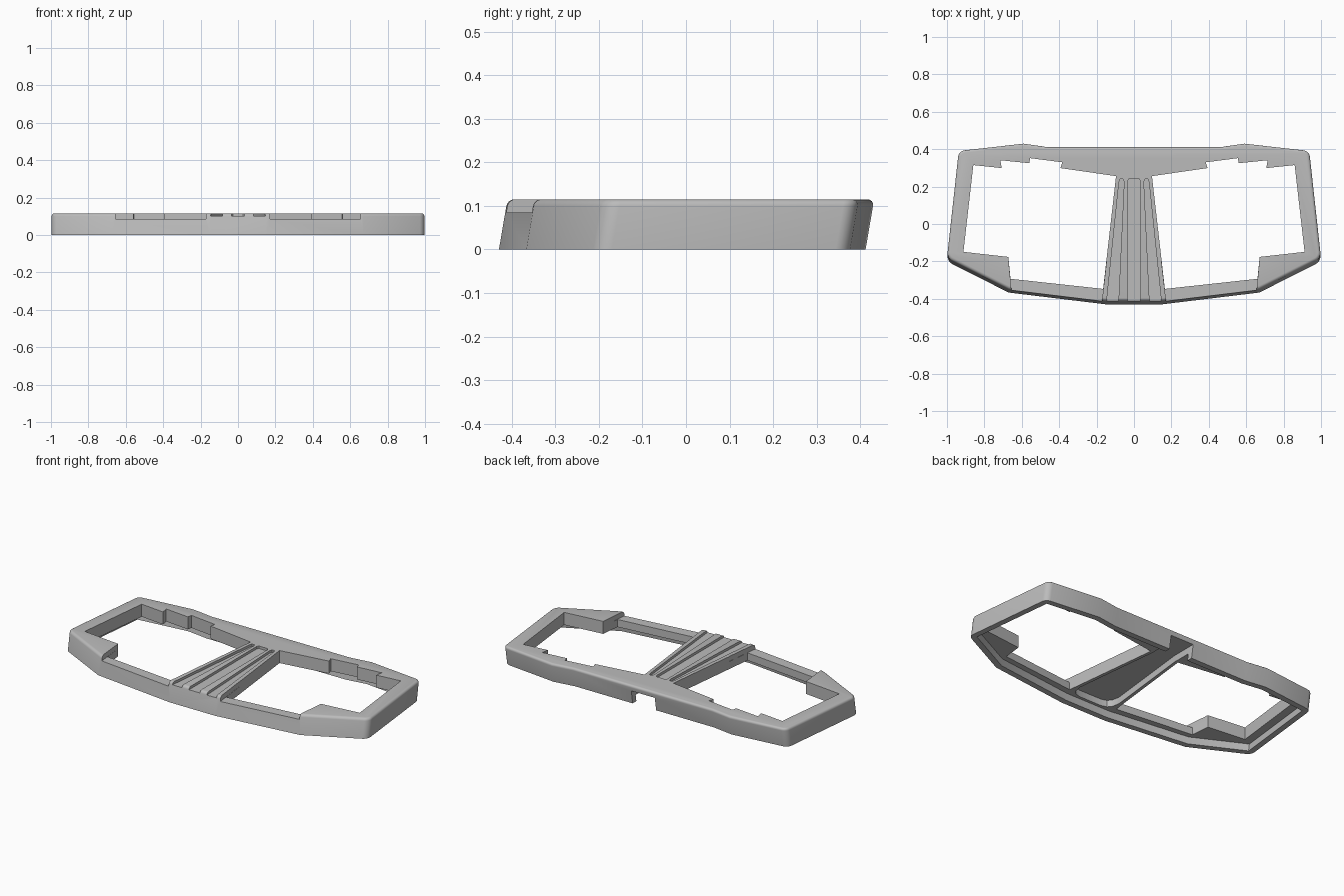
import bpy, bmesh
from mathutils import Vector

if "Cube" in bpy.data.objects:
    bpy.data.objects.remove(bpy.data.objects["Cube"], do_unlink=True)

TOP = 0.115       # overall height
LEAN = 0.17       # outer walls lean toward the back
SHELF = 0.04      # underside of the deck
STRIP = 0.085     # top of the low front strips

grey = bpy.data.materials.new("plain grey")
grey.use_nodes = True
grey.diffuse_color = (0.5, 0.5, 0.5, 1)
grey.node_tree.nodes["Principled BSDF"].inputs["Base Color"].default_value = (0.5, 0.5, 0.5, 1)


def flip(points):
    return [(-x, y) for x, y in reversed(points)]


def inset(points, d):
    """Offset a counter-clockwise polygon inwards."""
    result = []
    for i, p in enumerate(points):
        p = Vector(p)
        a = (p - Vector(points[i - 1])).normalized()
        b = (Vector(points[(i + 1) % len(points)]) - p).normalized()
        na, nb = Vector((-a.y, a.x)), Vector((-b.y, b.x))
        result.append(p + (na + nb) * d / (1 + na.dot(nb)))
    return result


def prism(name, points, z0, z1, lean=0, corner=0, edge=0):
    """Extrude an outline upwards, with rounded corners and top edge."""
    bm = bmesh.new()
    face = bm.faces.new([bm.verts.new((x, y, z0)) for x, y in points])
    ext = bmesh.ops.extrude_face_region(bm, geom=[face])["geom"]
    for v in ext:
        if isinstance(v, bmesh.types.BMVert):
            v.co.z = z1
    bmesh.ops.recalc_face_normals(bm, faces=bm.faces)
    if corner:
        sharp = [e for e in bm.edges
                 if abs(e.verts[0].co.z - e.verts[1].co.z) > 0.01
                 and e.calc_face_angle() > 0.5]
        bmesh.ops.bevel(bm, geom=sharp, offset=corner, segments=5,
                        profile=0.5, affect='EDGES')
    if edge:
        rim = [e for e in bm.edges if all(v.co.z > z1 - 0.001 for v in e.verts)]
        bmesh.ops.bevel(bm, geom=rim, offset=edge, segments=4,
                        profile=0.5, affect='EDGES')
    for v in bm.verts:
        v.co.y += lean * (v.co.z - TOP)
    bmesh.ops.recalc_face_normals(bm, faces=bm.faces)
    mesh = bpy.data.meshes.new(name)
    bm.to_mesh(mesh)
    bm.free()
    mesh.materials.append(grey)
    ob = bpy.data.objects.new(name, mesh)
    bpy.context.collection.objects.link(ob)
    return ob


# Outer body
half = [(0.15, -0.41), (0.67, -0.347), (1.0, -0.18), (0.937, 0.393),
        (0.59, 0.432), (0.46, 0.413)]
outline = half + flip(half)
frame = prism("frame", outline, 0, TOP, LEAN, corner=0.03, edge=0.015)

# Hollow below the deck, inside the outer rim
cutters = [prism("pocket_cutter", inset(outline, 0.035), -0.05, SHELF, LEAN)]

# Window openings with stepped back edge, and the low front strips
window = [(0.096, 0.256), (0.165, -0.347), (0.66, -0.293), (0.672, -0.176),
          (0.912, -0.149), (0.859, 0.315), (0.707, 0.299), (0.715, 0.341),
          (0.56, 0.325), (0.555, 0.352), (0.384, 0.33), (0.393, 0.299)]
recess = [(0.147, -0.2), (0.184, -0.52), (0.639, -0.52), (0.67, -0.2)]
# Side grooves of the central bridge, open at the front
groove = [(0.053, 0.225), (0.087, -0.5), (0.155, -0.5), (0.08, 0.225),
          (0.074, 0.24), (0.059, 0.24)]
for side, mirror in (("left", list), ("right", flip)):
    cutters += [
        prism(side + "_window_cutter", mirror(window), -0.1, 0.3),
        prism(side + "_strip_cutter", mirror(recess), STRIP, 0.3),
        prism(side + "_groove_cutter", mirror(groove), 0.1, 0.3)]

middle = [(0.036, -0.5), (0.036, 0.23), (0.028, 0.24)]
cutters.append(prism("middle_groove_cutter", middle + flip(middle), 0.1, 0.3))

# Channel under the bridge, running out through the back wall
channel = [(0.075, -0.37), (0.11, -0.36), (0.13, -0.335), (0.138, -0.29),
           (0.078, 0.25), (0.078, 0.6)]
cutters.append(prism("channel_cutter", channel + flip(channel), -0.06, 0.08))

# Apply all cuts
for cutter in cutters:
    cutter.hide_render = True
    mod = frame.modifiers.new(cutter.name, 'BOOLEAN')
    mod.operation = 'DIFFERENCE'
    mod.solver = 'EXACT'
    mod.object = cutter
bpy.context.view_layer.update()
graph = bpy.context.evaluated_depsgraph_get()
cut_mesh = bpy.data.meshes.new_from_object(frame.evaluated_get(graph))
frame.modifiers.clear()
frame.data = cut_mesh
frame.data.name = "frame"
for cutter in cutters:
    bpy.data.objects.remove(cutter, do_unlink=True)

# Smooth the rounded rims, keep the cut edges crisp
bpy.ops.object.select_all(action='DESELECT')
frame.select_set(True)
bpy.context.view_layer.objects.active = frame
bpy.ops.object.shade_smooth_by_angle(angle=0.5)
